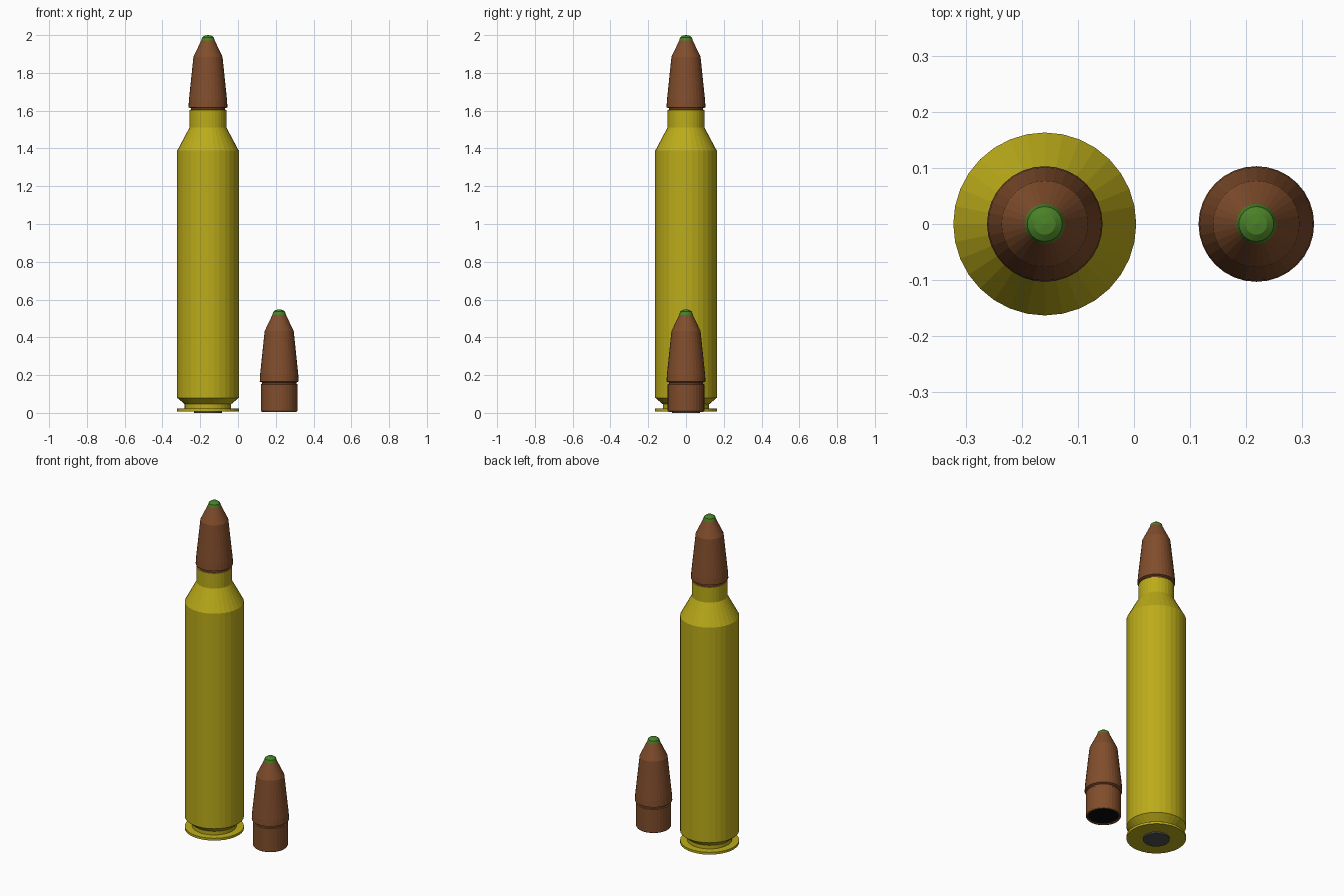
import bpy, bmesh, math

if "Cube" in bpy.data.objects:
    bpy.data.objects.remove(bpy.data.objects["Cube"])

SIDES = 32


def material(name, rgb):
    m = bpy.data.materials.new(name)
    m.diffuse_color = (*rgb, 1)
    m.use_nodes = True
    m.node_tree.nodes["Principled BSDF"].inputs["Base Color"].default_value = m.diffuse_color
    return m


brass = material("brass", (0.50, 0.41, 0.01))
copper = material("copper", (0.22, 0.075, 0.025))
green = material("green_paint", (0.07, 0.22, 0.02))
black = material("dark_core", (0.003, 0.003, 0.003))
steel = material("steel", (0.08, 0.08, 0.08))


def lathe(name, profile, mat, x, z=0.0):
    """Spin an (r, z) profile around the vertical axis; r = 0 closes to a point."""
    bm = bmesh.new()
    rings = []
    for r, h in profile:
        if r == 0:
            rings.append([bm.verts.new((0, 0, h))] * SIDES)
        else:
            rings.append([bm.verts.new((r * math.cos(a), r * math.sin(a), h))
                          for a in (2 * math.pi * i / SIDES for i in range(SIDES))])
    for low, high in zip(rings, rings[1:]):
        for i in range(SIDES):
            j = (i + 1) % SIDES
            bm.faces.new(dict.fromkeys((low[i], low[j], high[j], high[i])))
    bmesh.ops.recalc_face_normals(bm, faces=bm.faces)
    me = bpy.data.meshes.new(name)
    bm.to_mesh(me)
    bm.free()
    me.materials.append(mat)
    ob = bpy.data.objects.new(name, me)
    ob.location = (x, 0, z)
    bpy.context.collection.objects.link(ob)
    return ob


def tapered_head(prefix, x, z):
    # Jacket with a recessed base and a pressed groove
    lathe(prefix + "_jacket", [
        (0.082, 0.012), (0.085, 0.003), (0.093, 0.003), (0.097, 0.009),
        (0.097, 0.148), (0.091, 0.151), (0.091, 0.158), (0.103, 0.163),
        (0.101, 0.20), (0.077, 0.43), (0.036, 0.516)], copper, x, z)
    # Dark core in the base
    lathe(prefix + "_core", [(0, 0.008), (0.085, 0.008)], black, x, z)
    # Painted rounded tip
    lathe(prefix + "_tip", [
        (0.036, 0.516), (0.031, 0.533), (0.019, 0.542), (0, 0.545)], green, x, z)


# Bottlenecked case with extractor groove and rim
CASE_X = -0.159
lathe("case", [
    (0, 0.008), (0.163, 0.008), (0.163, 0.022), (0.123, 0.024), (0.123, 0.046),
    (0.163, 0.08), (0.163, 1.388), (0.098, 1.51), (0.098, 1.603), (0.09, 1.603)],
    brass, CASE_X)

# Flat disc under the base
lathe("base_disc", [(0, 0), (0.073, 0), (0.073, 0.01)], steel, CASE_X)

# One head seated in the case, one standing beside it
tapered_head("seated", CASE_X, 1.455)
tapered_head("loose", 0.218, 0.003)
